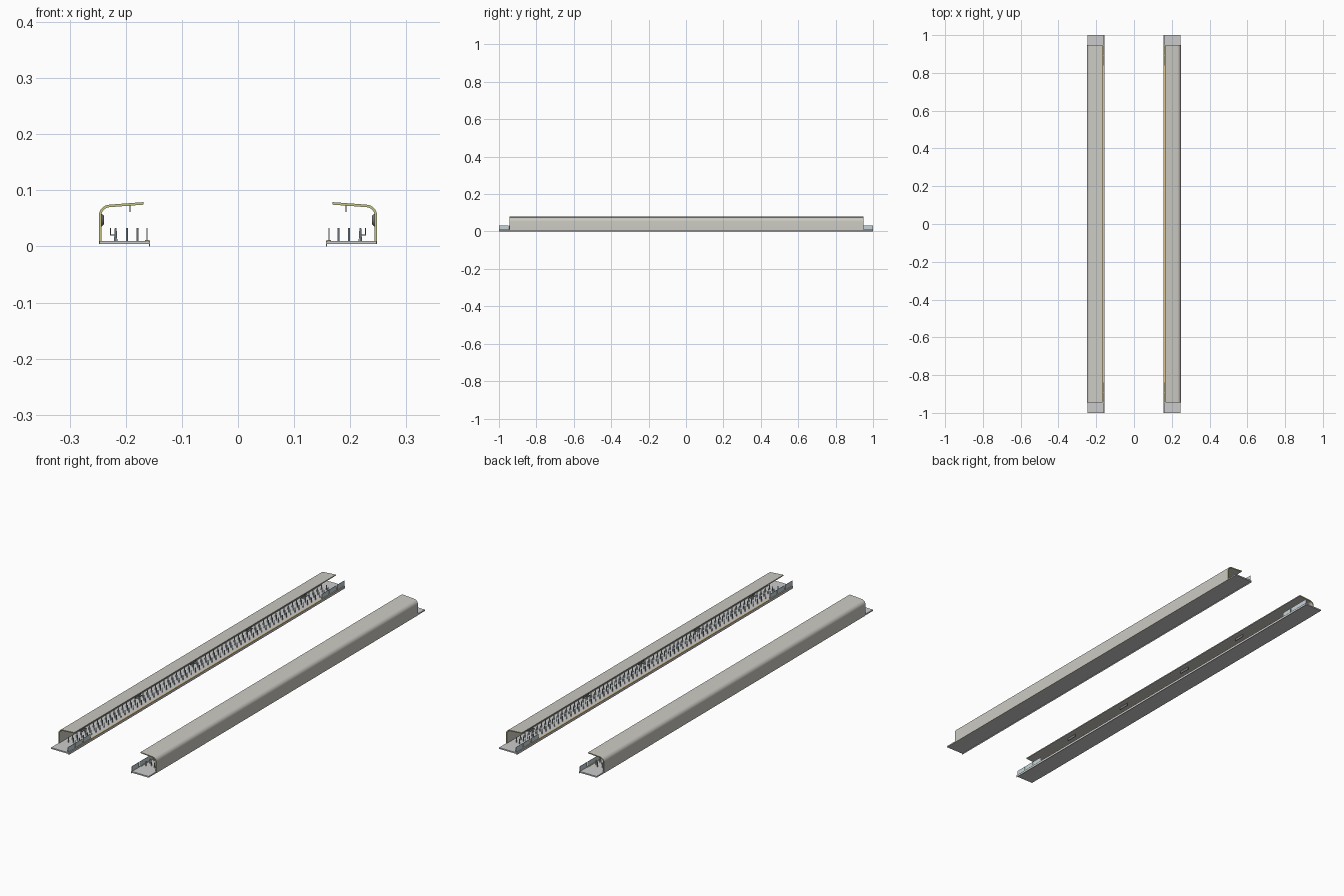
import bpy, bmesh, math
from mathutils import Matrix, Vector

if "Cube" in bpy.data.objects:
    bpy.data.objects.remove(bpy.data.objects["Cube"])


def material(name, rgb):
    m = bpy.data.materials.new(name)
    m.diffuse_color = (*rgb, 1)
    m.use_nodes = True
    m.node_tree.nodes["Principled BSDF"].inputs["Base Color"].default_value = m.diffuse_color
    return m


SHELL = material("shell_grey", (0.60, 0.59, 0.54))
OLIVE = material("edge_olive", (0.55, 0.55, 0.22))
TAN = material("trim_tan", (0.72, 0.56, 0.28))
BLUE = material("pale_blue", (0.55, 0.66, 0.70))
DARK = material("dark_grey", (0.2, 0.2, 0.2))


def finish(bm, name, *mats):
    """Make an object on the +x side and mirror it to the -x side."""
    bmesh.ops.recalc_face_normals(bm, faces=bm.faces)
    me = bpy.data.meshes.new(name)
    bm.to_mesh(me)
    bm.free()
    ob = bpy.data.objects.new(name, me)
    bpy.context.collection.objects.link(ob)
    for m in mats:
        me.materials.append(m)
    mod = ob.modifiers.new("mirror", 'MIRROR')
    mod.use_mirror_merge = False
    return ob


def extrude(profile, y0, y1):
    """Extrude a closed x-z profile along y."""
    bm = bmesh.new()
    f = bm.faces.new([bm.verts.new((x, y0, z)) for x, z in profile])
    out = bmesh.ops.extrude_face_region(bm, geom=[f])
    vs = [v for v in out['geom'] if isinstance(v, bmesh.types.BMVert)]
    bmesh.ops.translate(bm, verts=vs, vec=(0, y1 - y0, 0))
    bm.normal_update()
    return bm


def boxes(name, items, *mats):
    """One object from boxes given as (x0, x1, y0, y1, z0, z1)."""
    bm = bmesh.new()
    for x0, x1, y0, y1, z0, z1 in items:
        c = Vector((x0 + x1, y0 + y1, z0 + z1)) / 2
        s = (x1 - x0, y1 - y0, z1 - z0)
        bmesh.ops.create_cube(bm, size=1, matrix=Matrix.Translation(c) @ Matrix.Diagonal((*s, 1)))
    return finish(bm, name, *mats)


def cylinders(bm, places, r0, r1, depth, rot=Matrix(), sides=8):
    for p in places:
        bmesh.ops.create_cone(bm, cap_ends=True, segments=sides, radius1=r0, radius2=r1,
                              depth=depth, matrix=Matrix.Translation(p) @ rot)


# Curved cover: outer wall, rounded shoulder, gently rising roof
def cover_line(inset):
    cx, cz, r = 0.228, 0.0545, 0.020 - inset
    pts = [(0.248 - inset, 0.004)]
    for i in range(9):
        a = math.radians(86 * i / 8)
        pts.append((cx + r * math.cos(a), cz + r * math.sin(a)))
    pts.append((0.168, 0.079 - inset))
    return pts


bm = extrude(cover_line(0) + cover_line(0.0045)[::-1], -0.945, 0.948)
for f in bm.faces:
    if abs(f.normal.y) > 0.9:
        f.material_index = 1
cover = finish(bm, "cover", SHELL, OLIVE)
bpy.context.view_layer.objects.active = cover
cover.select_set(True)
bpy.ops.object.shade_smooth_by_angle(angle=math.radians(35))

# Floor tray with a small drop lip on its inner edge
finish(extrude([(0.247, 0.004), (0.247, 0.010), (0.157, 0.010), (0.157, 0.0),
                (0.159, 0.0), (0.159, 0.004)], -1, 1), "floor_tray")

# Tan strip along the inner edge
boxes("edge_trim", [(0.158, 0.166, -0.94, 0.948, 0.010, 0.0115)], TAN)

# Upright plates at both ends of the inner edge
boxes("end_plates", [(0.1615, 0.1630, s * y - 0.026, s * y + 0.026, 0.010, 0.033)
                     for s in (-1, 1) for y in (0.974, 0.919, 0.864)], BLUE)

# Rows of pins on the floor
bm = bmesh.new()
N = 62
for row, x in enumerate((0.179, 0.198)):
    off = 0.0075 if row else -0.0075
    cylinders(bm, [(x, -0.915 + i * 0.03 + off, 0.0215) for i in range(N)], 0.002, 0.0017, 0.023)
cylinders(bm, [(0.218, -0.915 + i * 0.03, 0.0215) for i in range(N)], 0.003, 0.0016, 0.023)
finish(bm, "floor_pins", BLUE)

# Small L brackets beside the outer pin row
brackets = []
for y in (-0.8, -0.4, 0, 0.4, 0.8):
    brackets += [(0.2265, 0.228, y - 0.02, y + 0.02, 0.020, 0.033),
                 (0.218, 0.228, y - 0.02, y + 0.02, 0.0195, 0.021)]
boxes("floor_brackets", brackets, DARK)

# Tabs hanging below the roof
boxes("roof_tabs", [(0.1915, 0.1935, y - 0.025, y + 0.025, 0.061, 0.0735)
                    for y in (-0.66, -0.3, 0.12, 0.5)], DARK)

# Round fasteners on the inside of the wall
bm = bmesh.new()
turn = Matrix.Rotation(math.radians(-90), 4, 'Y')
cylinders(bm, [(0.2415, s * y, 0.047) for s in (-1, 1) for y in (0.83, 0.80, 0.77)],
          0.012, 0.008, 0.005, turn, 16)
finish(bm, "wall_fasteners", DARK)
